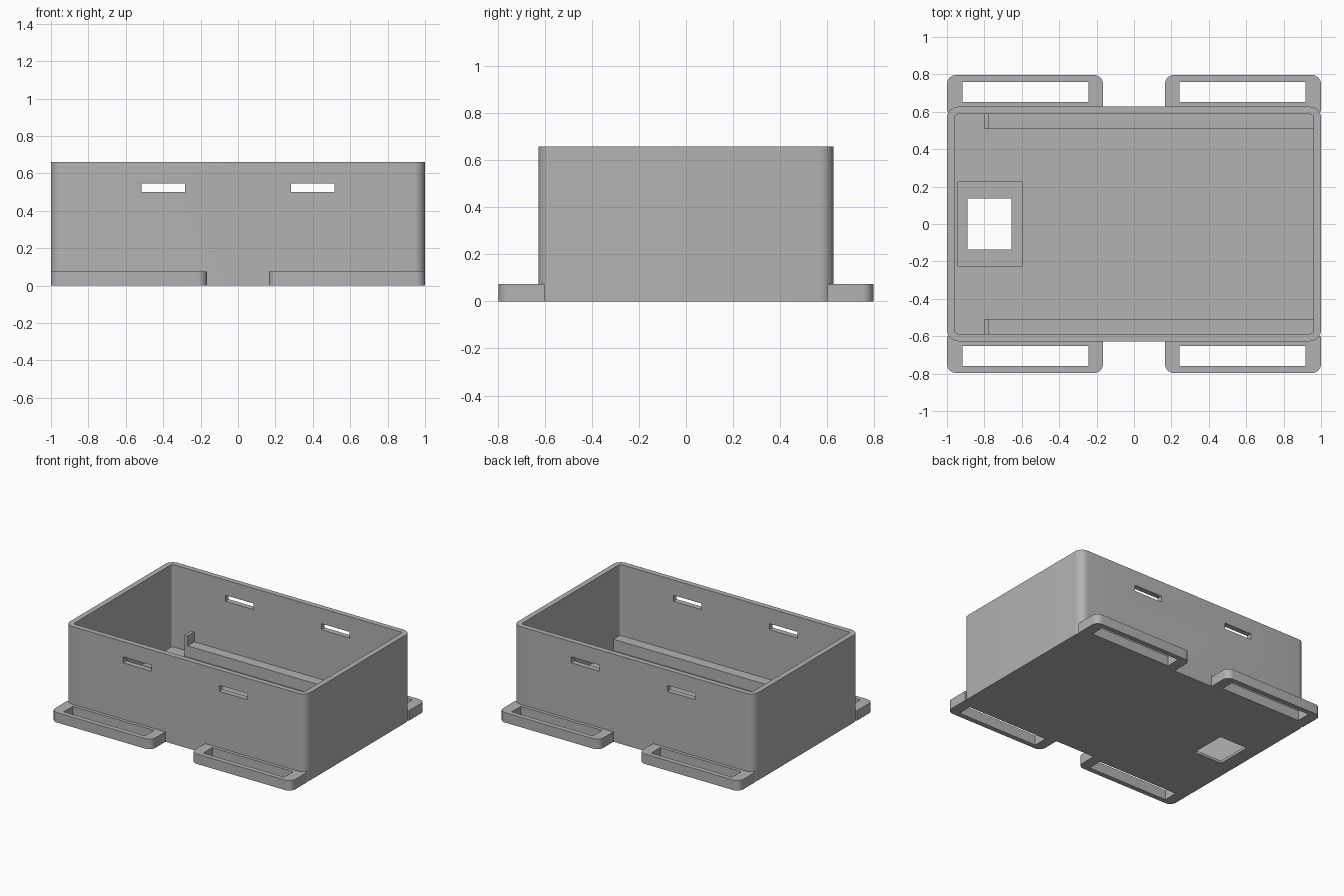
import bpy
import bmesh
from math import pi, cos, sin

cube = bpy.data.objects.get("Cube")
if cube:
    bpy.data.objects.remove(cube, do_unlink=True)

grey = bpy.data.materials.new("plain grey")
grey.use_nodes = True
COLOUR = (0.45, 0.45, 0.45, 1)
grey.diffuse_color = COLOUR
grey.node_tree.nodes["Principled BSDF"].inputs["Base Color"].default_value = COLOUR


def prism(name, xs, ys, zs, front_r=0, back_r=0, steps=8):
    """Upright block whose front and back vertical edges may be rounded."""
    (x0, x1), (y0, y1) = sorted(xs), sorted(ys)
    corners = [(x1, y1, -1, -1, back_r), (x0, y1, 1, -1, back_r),
               (x0, y0, 1, 1, front_r), (x1, y0, -1, 1, front_r)]
    bm = bmesh.new()
    outline = []
    for i, (x, y, dx, dy, r) in enumerate(corners):
        for s in range(steps + 1 if r else 1):
            a = (i + s / steps) * pi / 2
            px = x + r * (dx + cos(a)) if r else x
            py = y + r * (dy + sin(a)) if r else y
            outline.append(bm.verts.new((px, py, zs[0])))
    base = bm.faces.new(outline)
    grown = bmesh.ops.extrude_face_region(bm, geom=[base])["geom"]
    top = [v for v in grown if isinstance(v, bmesh.types.BMVert)]
    bmesh.ops.translate(bm, verts=top, vec=(0, 0, zs[1] - zs[0]))
    bmesh.ops.recalc_face_normals(bm, faces=bm.faces)
    mesh = bpy.data.meshes.new(name)
    bm.to_mesh(mesh)
    bm.free()
    mesh.materials.append(grey)
    obj = bpy.data.objects.new(name, mesh)
    bpy.context.collection.objects.link(obj)
    return obj


def select(obj):
    bpy.ops.object.select_all(action="DESELECT")
    obj.select_set(True)
    bpy.context.view_layer.objects.active = obj


def cut(obj, cutter):
    """Subtract the cutter and discard it."""
    cutter.hide_render = True
    select(obj)
    mod = obj.modifiers.new("cut", "BOOLEAN")
    mod.operation = "DIFFERENCE"
    mod.solver = "EXACT"
    mod.object = cutter
    bpy.ops.object.modifier_apply(modifier=mod.name)
    bpy.data.objects.remove(cutter, do_unlink=True)


def smooth(obj):
    select(obj)
    bpy.ops.object.shade_smooth_by_angle()


HALF_WIDTH, INNER_WIDTH, FLOOR = 0.627, 0.587, 0.04

# Open tray with rounded corners
tray = prism("tray", (-1, 1), (-HALF_WIDTH, HALF_WIDTH), (0, 0.66), 0.06, 0.06)
cut(tray, prism("cavity", (-0.96, 0.96), (-INNER_WIDTH, INNER_WIDTH), (FLOOR, 1), 0.02, 0.02))

# Strap slots running through both long walls
for side in (-1, 1):
    cut(tray, prism("wall_slot", (side * 0.283, side * 0.517), (-1, 1), (0.5, 0.545)))

# Shallow recess and window in the floor
cut(tray, prism("floor_recess", (-0.943, -0.6), (-0.226, 0.226), (0.02, 0.3)))
cut(tray, prism("floor_window", (-0.89, -0.655), (-0.137, 0.137), (-0.1, 0.3)))
smooth(tray)

for y_side, y_name in ((-1, "front"), (1, "back")):
    # Inner rail with a raised end stop
    rail_y = (y_side * 0.508, y_side * (INNER_WIDTH + 0.01))
    prism(y_name + "_rail", (-0.775, 0.97), rail_y, (FLOOR - 0.01, 0.125))
    prism(y_name + "_rail_stop", (-0.8, -0.775), rail_y, (FLOOR - 0.01, 0.2))

    # Slotted mounting lugs
    for x_side, x_name in ((-1, "right"), (1, "left")):
        radii = (0.05, 0) if y_side < 0 else (0, 0.05)
        lug = prism(f"{y_name}_{x_name}_lug", (x_side * 0.165, x_side),
                    (y_side * 0.602, y_side * 0.797), (0, 0.075), *radii)
        cut(lug, prism("lug_slot", (x_side * 0.243, x_side * 0.918),
                       (y_side * 0.652, y_side * 0.76), (-0.1, 0.2)))
        smooth(lug)
